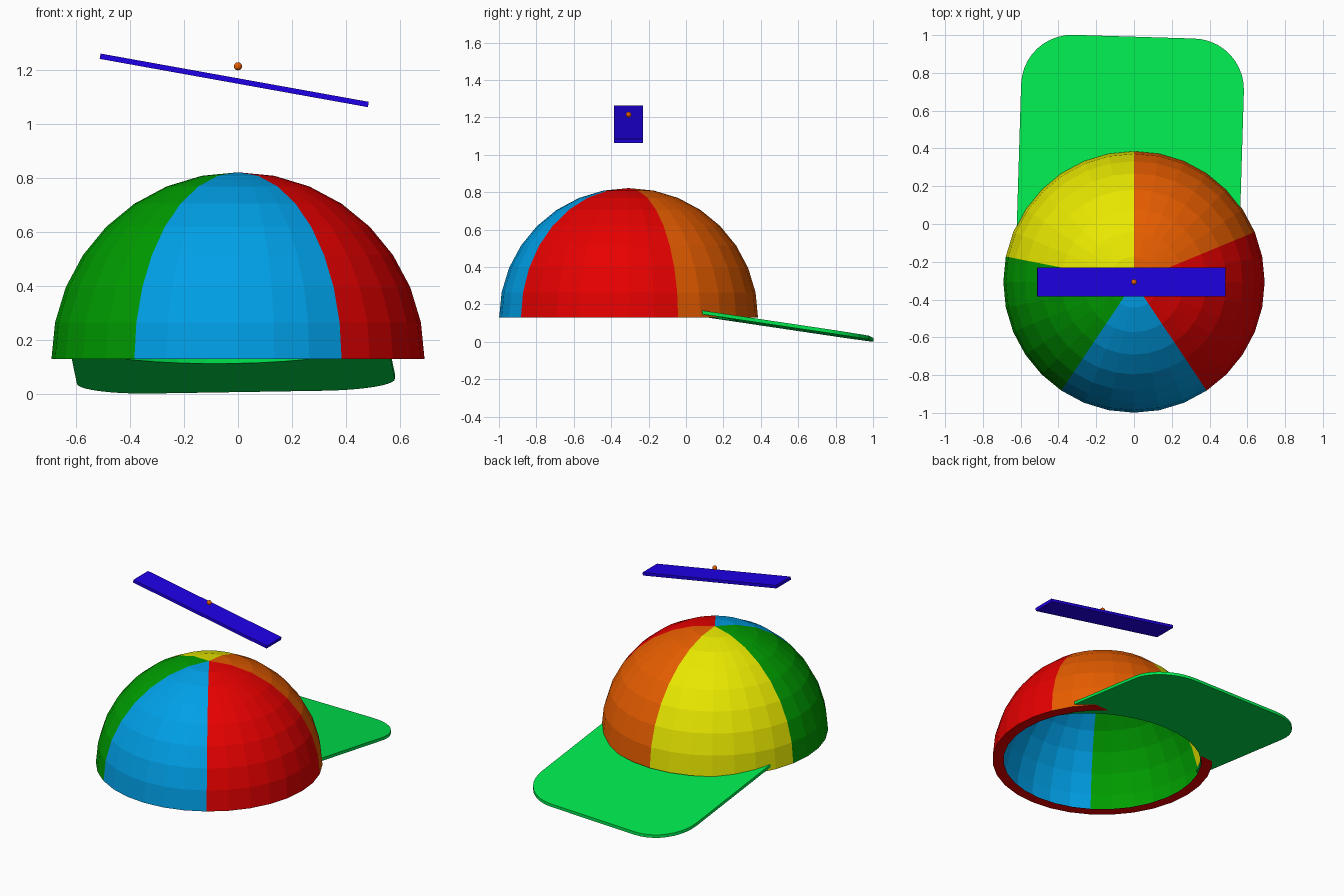
import bpy, bmesh, math
from mathutils import Matrix, Vector

cube = bpy.data.objects.get("Cube")
if cube:
    bpy.data.objects.remove(cube, do_unlink=True)


def material(name, rgb):
    mat = bpy.data.materials.new(name)
    mat.use_nodes = True
    mat.diffuse_color = (*rgb, 1)
    mat.node_tree.nodes["Principled BSDF"].inputs["Base Color"].default_value = (*rgb, 1)
    return mat


def add_object(name, bm, mats, matrix=Matrix()):
    bm.transform(matrix)
    mesh = bpy.data.meshes.new(name)
    bm.to_mesh(mesh)
    bm.free()
    for mat in mats:
        mesh.materials.append(mat)
    obj = bpy.data.objects.new(name, mesh)
    bpy.context.collection.objects.link(obj)
    return obj


orange = material("orange", (0.8, 0.11, 0))
yellow = material("yellow", (0.8, 0.8, 0))
green = material("green", (0, 0.34, 0))
sky_blue = material("sky blue", (0, 0.35, 0.8))
red = material("red", (0.8, 0, 0))
brim_green = material("bright green", (0, 0.8, 0.075))
blade_blue = material("deep blue", (0.013, 0, 0.8))

RADIUS, RIM_INNER = 0.692, 0.622
CENTRE = Vector((0, -0.307, 0.13))
SEGMENT = 11.25
# Panel ends, counted in segments anticlockwise from the back (+y)
PANEL_ENDS = (7, 13, 19, 26, 32)
PANELS = [yellow, green, sky_blue, red, orange]

# Dome: thin half sphere in five coloured panels
bm = bmesh.new()
bmesh.ops.create_uvsphere(bm, u_segments=32, v_segments=16, radius=RADIUS)
low = [v for v in bm.verts if v.co.z < -0.001]
bmesh.ops.delete(bm, geom=low, context='VERTS')
for face in bm.faces:
    c = face.calc_center_median()
    turn = (math.degrees(math.atan2(c.y, c.x)) - 90) % 360 / SEGMENT
    face.material_index = next(i for i, end in enumerate(PANEL_ENDS) if turn < end)

# Flat red rim turned inwards from the lower edge
edges = [e for e in bm.edges if e.is_boundary]
geom = bmesh.ops.extrude_edge_only(bm, edges=edges)["geom"]
bmesh.ops.scale(bm, vec=(RIM_INNER / RADIUS, RIM_INNER / RADIUS, 1),
                verts=[g for g in geom if isinstance(g, bmesh.types.BMVert)])
for face in geom:
    if isinstance(face, bmesh.types.BMFace):
        face.material_index = PANELS.index(red)
        face.normal_update()
        if face.normal.z > 0:
            face.normal_flip()
add_object("cap_dome", bm, PANELS, Matrix.Translation(CENTRE))

# Brim: rounded plate with a round cut-out, sloping down to the back
HALF, END, CORNER, CUT, THICK = 0.59, 0.992, 0.27, 0.585, 0.02
YAW = Matrix.Translation((-0.03, 0, 0)) @ Matrix.Rotation(math.radians(-1.75), 4, 'Z')


def arc(cx, cy, radius, start, end, steps):
    angles = [math.radians(start + (end - start) * i / steps) for i in range(steps + 1)]
    return [Vector((cx + radius * math.cos(a), cy + radius * math.sin(a), 0)) for a in angles]


cut_out = arc(0, CENTRE.y, CUT, 160, 20, 14)
outline = arc(HALF - CORNER, END - CORNER, CORNER, 0, 90, 10)
outline += arc(CORNER - HALF, END - CORNER, CORNER, 90, 180, 10)
outline += [Vector((-HALF, cut_out[0].y, 0))] + cut_out + [Vector((HALF, cut_out[-1].y, 0))]

bm = bmesh.new()
upper, lower = [], []
for p in (YAW @ q for q in outline):
    z = 0.174 - 0.149 * p.y + 0.0115 * p.x
    upper.append(bm.verts.new((p.x, p.y, z)))
    lower.append(bm.verts.new((p.x, p.y, z - THICK)))
bm.faces.new(upper)
bm.faces.new(lower[::-1])
for i in range(len(upper)):
    bm.faces.new((upper[i - 1], lower[i - 1], lower[i], upper[i]))
add_object("brim", bm, [brim_green])

# Propeller blade: thin tilted bar floating over the dome
bm = bmesh.new()
bmesh.ops.create_cube(bm, size=1)
bm.transform(Matrix.Diagonal((1.011, 0.155, 0.02, 1)))
add_object("propeller_blade", bm, [blade_blue],
           Matrix.Translation((-0.014, CENTRE.y, 1.163)) @ Matrix.Rotation(math.radians(10.2), 4, 'Y'))

# Small bead over the blade
bm = bmesh.new()
bmesh.ops.create_uvsphere(bm, u_segments=16, v_segments=8, radius=0.015)
add_object("propeller_bead", bm, [orange], Matrix.Translation((0, CENTRE.y, 1.215)))
